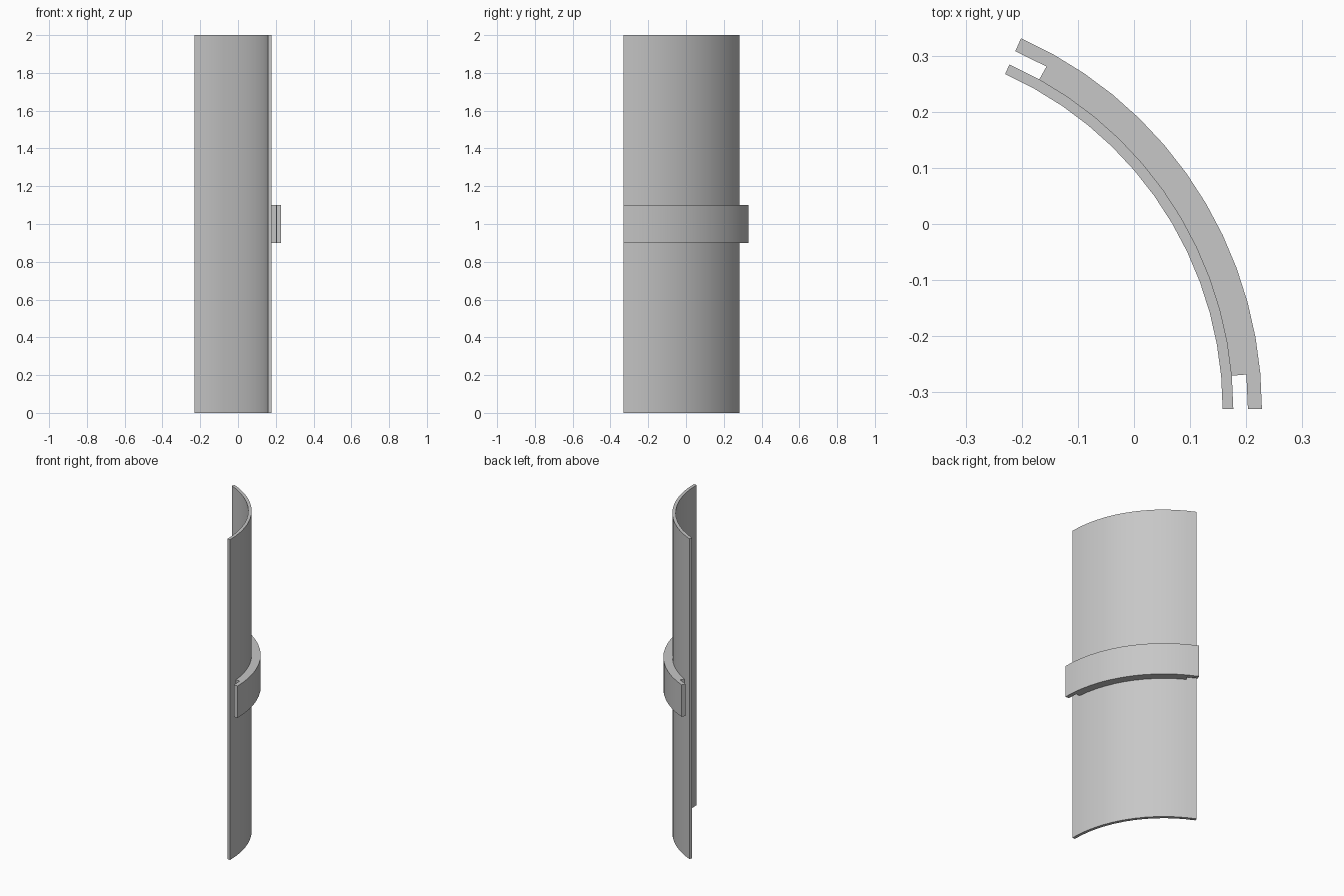
import bpy, bmesh, math

if "Cube" in bpy.data.objects:
    bpy.data.objects.remove(bpy.data.objects["Cube"], do_unlink=True)

SWEEP = math.radians(66)
STEPS = 13                      # facets along the arc
CENTRE = (-0.4956, -0.33)       # axis of the pipe wall
R_IN, R_WALL, R_LIP, R_OUT = 0.6536, 0.6726, 0.6986, 0.7236

grey = bpy.data.materials.new("plain_grey")
grey.use_nodes = True
colour = (0.57, 0.57, 0.57, 1)
grey.diffuse_color = colour
grey.node_tree.nodes["Principled BSDF"].inputs["Base Color"].default_value = colour


def arc_solid(name, rings, z0, z1):
    """Raise a plan made of ring strips (r0, r1, first step, last step)."""
    bm = bmesh.new()

    def point(r, i):
        a = SWEEP * i / STEPS
        return bm.verts.new((CENTRE[0] + r * math.cos(a),
                             CENTRE[1] + r * math.sin(a), z0))

    for r0, r1, first, last in rings:
        for i in range(first, last):
            bm.faces.new([point(r0, i), point(r1, i),
                          point(r1, i + 1), point(r0, i + 1)])
    bmesh.ops.remove_doubles(bm, verts=bm.verts, dist=1e-5)
    top = bmesh.ops.extrude_face_region(bm, geom=bm.faces[:], use_keep_orig=True)
    bmesh.ops.translate(bm, vec=(0, 0, z1 - z0),
                        verts=[g for g in top["geom"] if isinstance(g, bmesh.types.BMVert)])
    bmesh.ops.recalc_face_normals(bm, faces=bm.faces[:])
    mesh = bpy.data.meshes.new(name)
    bm.to_mesh(mesh)
    bm.free()
    mesh.materials.append(grey)
    obj = bpy.data.objects.new(name, mesh)
    bpy.context.collection.objects.link(obj)
    bpy.ops.object.select_all(action="DESELECT")
    obj.select_set(True)
    bpy.context.view_layer.objects.active = obj
    bpy.ops.object.shade_smooth_by_angle(angle=math.radians(30))
    return obj


# Tall curved wall
arc_solid("curved_wall", [(R_IN, R_WALL, 0, STEPS)], 0, 2)

# Middle band, with an overhanging lip at both ends
arc_solid("middle_band", [(R_WALL, R_LIP, 1, STEPS - 1),
                          (R_LIP, R_OUT, 0, STEPS)], 0.9, 1.1)
